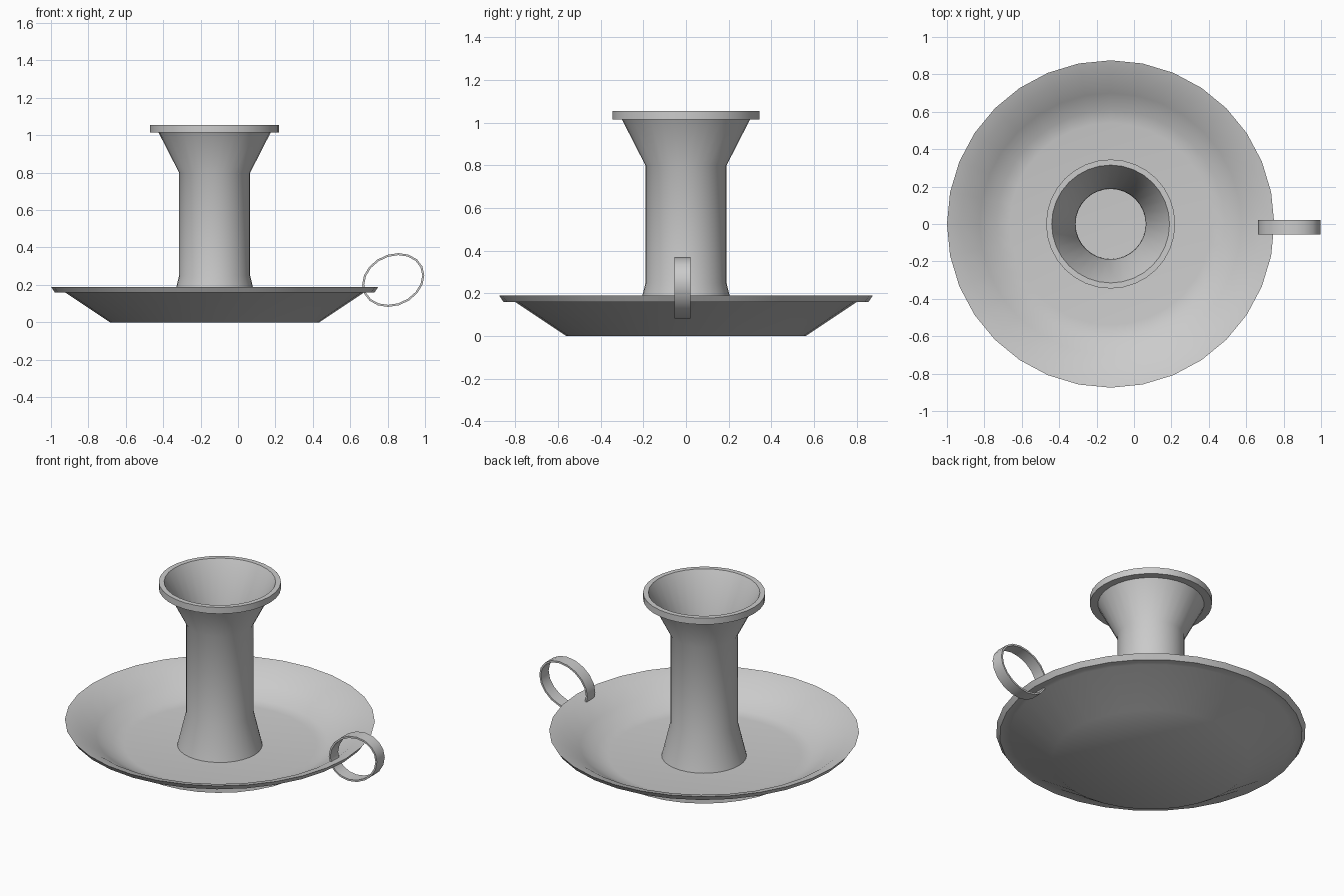
import bpy, bmesh, math

if "Cube" in bpy.data.objects:
    bpy.data.objects.remove(bpy.data.objects["Cube"])

CX = -0.125   # axis of dish and column
SIDES = 32


def finish(name, bm, angle=40):
    bmesh.ops.remove_doubles(bm, verts=bm.verts, dist=1e-5)
    bmesh.ops.recalc_face_normals(bm, faces=bm.faces)
    me = bpy.data.meshes.new(name)
    bm.to_mesh(me)
    bm.free()
    ob = bpy.data.objects.new(name, me)
    bpy.context.collection.objects.link(ob)
    bpy.ops.object.select_all(action='DESELECT')
    ob.select_set(True)
    bpy.context.view_layer.objects.active = ob
    bpy.ops.object.shade_smooth_by_angle(angle=math.radians(angle))
    return ob


def lathe(name, profile):
    """Spin an (r, z) profile round the candle axis."""
    bm = bmesh.new()
    vs = [bm.verts.new((CX + r, 0, z)) for r, z in profile]
    es = [bm.edges.new(p) for p in zip(vs, vs[1:])]
    bmesh.ops.spin(bm, geom=vs + es, cent=(CX, 0, 0), axis=(0, 0, 1),
                   angle=math.tau, steps=SIDES)
    return finish(name, bm)


# drip tray with lip, underside to inside
lathe("drip_tray", [(0, 0), (0.56, 0), (0.80, 0.16), (0.855, 0.16),
                    (0.875, 0.19), (0.80, 0.167), (0.70, 0.105),
                    (0.61, 0.05), (0.54, 0.04), (0, 0.04)])

# hollow column flaring into the cup with a flat rim band
lathe("candle_column", [(0.24, 0.04), (0.19, 0.25), (0.19, 0.80), (0.30, 1.015),
                        (0.345, 1.015), (0.345, 1.055), (0.315, 1.055),
                        (0.189, 0.80), (0.187, 0.25), (0.235, 0.04)])

# finger ring: tilted oval band
bm = bmesh.new()
N, tilt = 18, math.radians(25)
section = [(0, -0.055), (0, 0.022), (-0.011, 0.022), (-0.011, -0.055)]
rings = []
for i in range(N):
    a = math.tau * i / N
    ring = []
    for d, y in section:
        u, w = (0.172 + d) * math.cos(a), (0.137 + d) * math.sin(a)
        ring.append(bm.verts.new((0.83 + u * math.cos(tilt) - w * math.sin(tilt), y,
                                  0.226 + u * math.sin(tilt) + w * math.cos(tilt))))
    rings.append(ring)
for i in range(N):
    p, q = rings[i], rings[(i + 1) % N]
    for j in range(4):
        k = (j + 1) % 4
        bm.faces.new((p[j], p[k], q[k], q[j]))
finish("finger_ring", bm)
